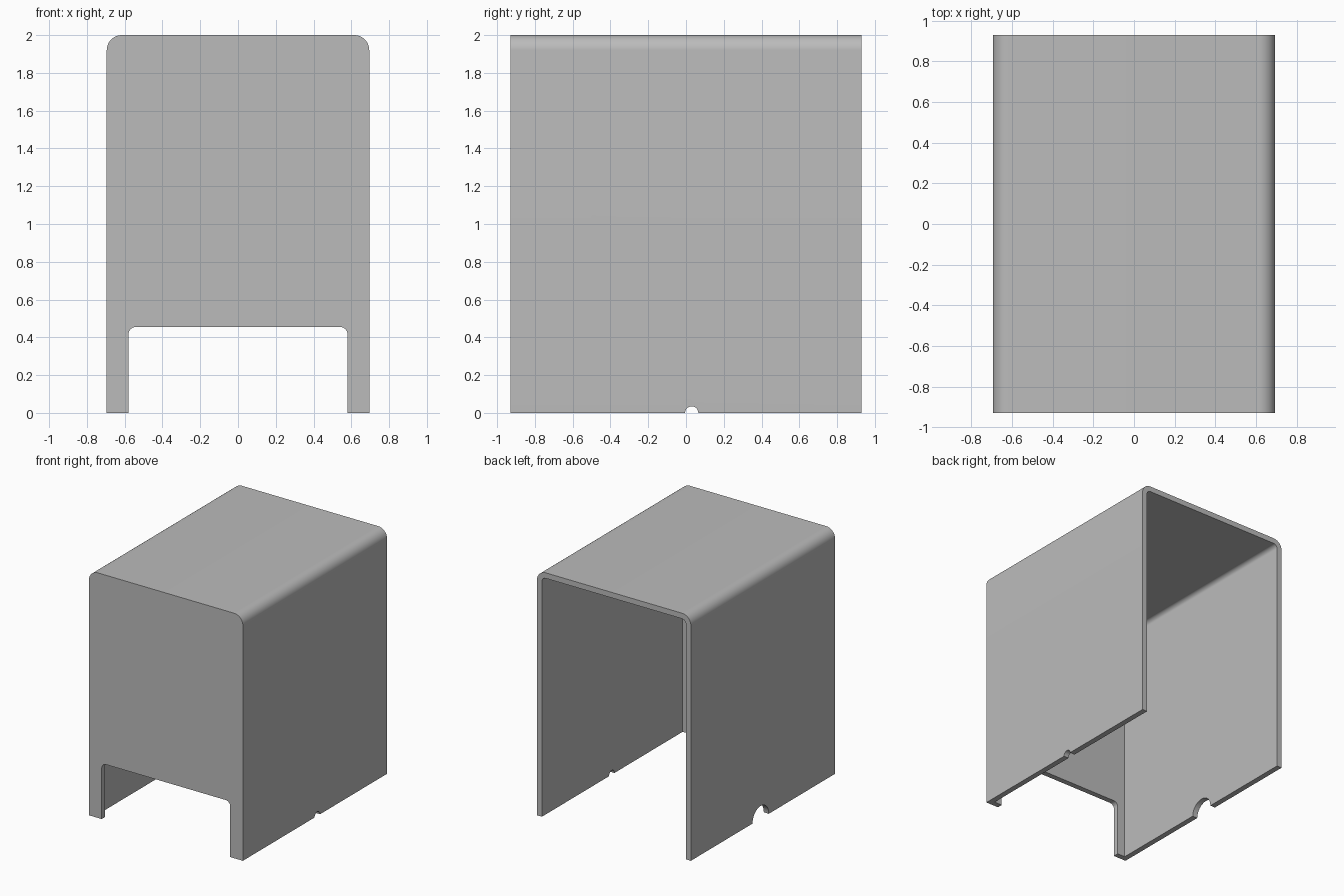
import bpy
import bmesh
from math import cos, sin, pi, radians
from mathutils import Vector

old = bpy.data.objects.get("Cube")
if old:
    bpy.data.objects.remove(old, do_unlink=True)

HALF_W, HALF_D, HEIGHT, WALL = 0.695, 0.93, 2.0, 0.045

grey = bpy.data.materials.new("mid grey")
grey.use_nodes = True
colour = (0.5, 0.5, 0.5, 1)
grey.diffuse_color = colour
grey.node_tree.nodes["Principled BSDF"].inputs["Base Color"].default_value = colour


def arch(half, bottom, top, radius, steps=12):
    """Upright outline with two rounded upper corners."""
    pts = [(half, bottom)]
    for side, start in ((1, 0), (-1, pi / 2)):
        for i in range(steps + 1):
            a = start + i * pi / 2 / steps
            pts.append((side * (half - radius) + radius * cos(a),
                        top - radius + radius * sin(a)))
    return pts + [(-half, bottom)]


def prism(name, outline, start, end, axis="Y"):
    """Extrude an outline along the y or x axis."""
    bm = bmesh.new()
    if axis == "Y":
        verts = [bm.verts.new((u, start, z)) for u, z in outline]
        step = Vector((0, end - start, 0))
    else:
        verts = [bm.verts.new((start, u, z)) for u, z in outline]
        step = Vector((end - start, 0, 0))
    face = bm.faces.new(verts)
    new = bmesh.ops.extrude_face_region(bm, geom=[face])["geom"]
    bmesh.ops.translate(bm, vec=step,
                        verts=[g for g in new if isinstance(g, bmesh.types.BMVert)])
    bmesh.ops.recalc_face_normals(bm, faces=bm.faces)
    mesh = bpy.data.meshes.new(name)
    bm.to_mesh(mesh)
    bm.free()
    mesh.materials.append(grey)
    obj = bpy.data.objects.new(name, mesh)
    bpy.context.collection.objects.link(obj)
    return obj


def notch(y, radius, x0, x1):
    circle = [(y + radius * cos(i * pi / 20), radius * sin(i * pi / 20))
              for i in range(40)]
    return prism("notch_cutter", circle, x0, x1, "X")


# Outer body with rounded upper side edges
cover = prism("cover_shell", arch(HALF_W, 0, HEIGHT, 0.08), -HALF_D, HALF_D)

cutters = [
    # Hollow, open at the back and bottom
    prism("cavity_cutter", arch(HALF_W - WALL, -0.2, HEIGHT - WALL, 0.035),
          -HALF_D + WALL, HALF_D + 0.2),
    # Opening in the lower front wall
    prism("front_opening_cutter", arch(0.58, -0.3, 0.455, 0.04),
          -HALF_D - 0.2, -HALF_D + 0.2),
    # Small notch in the left wall, large notch in the right wall
    notch(0.03, 0.035, 0.5, 0.9),
    notch(0.03, 0.105, -0.9, -0.5),
]

bpy.ops.object.select_all(action="DESELECT")
bpy.context.view_layer.objects.active = cover
cover.select_set(True)
for cutter in cutters:
    cutter.hide_render = True
    mod = cover.modifiers.new("cut", "BOOLEAN")
    mod.operation = "DIFFERENCE"
    mod.solver = "EXACT"
    mod.object = cutter
    bpy.ops.object.modifier_apply(modifier=mod.name)
    bpy.data.objects.remove(cutter, do_unlink=True)

bpy.ops.object.shade_smooth_by_angle(angle=radians(30))
